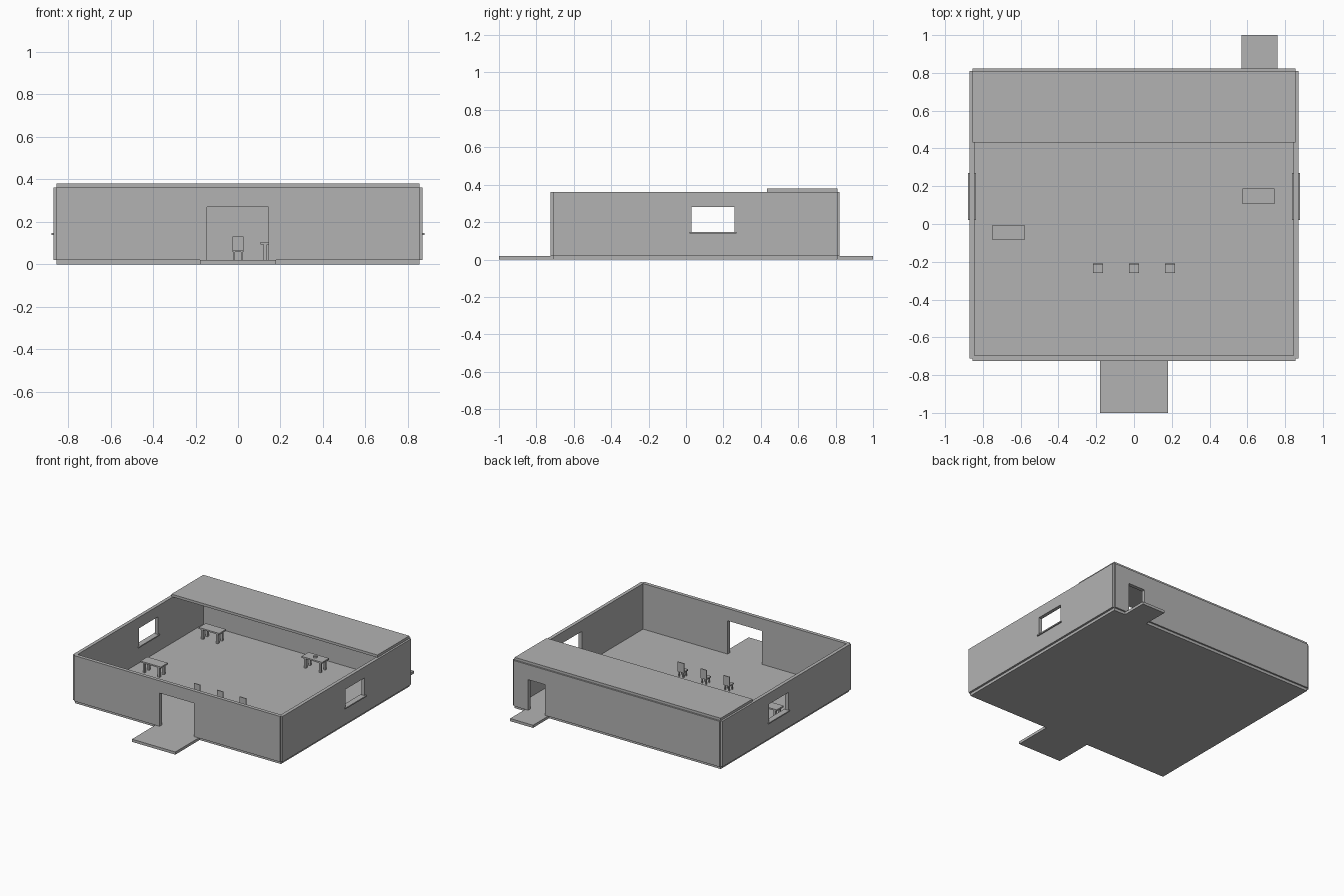
import bpy, bmesh
from mathutils import Vector

if "Cube" in bpy.data.objects:
    bpy.data.objects.remove(bpy.data.objects["Cube"])

grey = bpy.data.materials.new("plain_grey")
grey.diffuse_color = (0.45, 0.45, 0.45, 1)
grey.use_nodes = True
grey.node_tree.nodes["Principled BSDF"].inputs["Base Color"].default_value = grey.diffuse_color


def finish(name, bm):
    bmesh.ops.recalc_face_normals(bm, faces=bm.faces)
    mesh = bpy.data.meshes.new(name)
    bm.to_mesh(mesh)
    bm.free()
    mesh.materials.append(grey)
    ob = bpy.data.objects.new(name, mesh)
    bpy.context.collection.objects.link(ob)
    return ob


def add_box(bm, x0, x1, y0, y1, z0, z1):
    verts = bmesh.ops.create_cube(bm, size=1)["verts"]
    for v in verts:
        v.co = Vector((x1 if v.co.x > 0 else x0,
                       y1 if v.co.y > 0 else y0,
                       z1 if v.co.z > 0 else z0))


def box(name, *bounds):
    bm = bmesh.new()
    add_box(bm, *bounds)
    return finish(name, bm)


def wall(name, span, heights, offset, thickness, along):
    """Panel split by the span and height cuts; the cell (1, hole) is left open."""
    bm = bmesh.new()

    def point(u, z):
        return (u, offset, z) if along == "x" else (offset, u, z)

    grid = [[bm.verts.new(point(u, z)) for z in heights] for u in span]
    hole = 0 if len(heights) == 3 else 1        # doors reach the floor
    for i in range(len(span) - 1):
        for j in range(len(heights) - 1):
            if (i, j) != (1, hole):
                bm.faces.new((grid[i][j], grid[i + 1][j],
                              grid[i + 1][j + 1], grid[i][j + 1]))
    new = bmesh.ops.extrude_face_region(bm, geom=bm.faces[:], use_keep_orig=True)["geom"]
    shift = (0, thickness, 0) if along == "x" else (thickness, 0, 0)
    bmesh.ops.translate(bm, vec=shift,
                        verts=[g for g in new if isinstance(g, bmesh.types.BMVert)])
    return finish(name, bm)


FLOOR, TOP = 0.02, 0.362

# Floor slab, entrance pads and partial roof
box("floor", -0.855, 0.855, -0.712, 0.81, 0, FLOOR)
box("front_pad", -0.18, 0.18, -1.0, -0.712, 0, FLOOR)
box("back_pad", 0.57, 0.76, 0.81, 1.0, 0, FLOOR)
box("roof", -0.855, 0.855, 0.432, 0.81, TOP, 0.381)

# Front and back walls with doorways
wall("front_wall", (-0.855, -0.145, 0.143, 0.855), (FLOOR, 0.27, TOP), -0.724, 0.027, "x")
wall("back_wall", (-0.855, 0.595, 0.735, 0.855), (FLOOR, 0.25, TOP), 0.822, -0.027, "x")

# Side walls with windows and sills
for side, s in (("left", -1), ("right", 1)):
    wall(side + "_wall", (-0.712, 0.03, 0.258, 0.81), (FLOOR, 0.145, 0.28, TOP),
         s * 0.87, -s * 0.026, "y")
    xs = sorted((s * 0.836, s * 0.879))
    box(side + "_window_sill", *xs, 0.02, 0.27, 0.138, 0.147)


# Tables: a top on four square legs
def table(name, cx, cy):
    bm = bmesh.new()
    add_box(bm, cx - 0.085, cx + 0.085, cy - 0.041, cy + 0.041, 0.094, 0.105)
    for lx in (-0.062, 0.062):
        for ly in (-0.026, 0.026):
            x, y = cx + lx, cy + ly
            add_box(bm, x - 0.008, x + 0.008, y - 0.008, y + 0.008, FLOOR, 0.094)
    finish(name, bm)


for name, cx, cy in (("left_table", -0.665, -0.045), ("right_table", 0.66, 0.148),
                     ("back_left_table", -0.65, 0.625), ("back_table", 0.19, 0.645)):
    table(name, cx, cy)

# Small round dish on the back table
bm = bmesh.new()
bmesh.ops.create_cone(bm, cap_ends=True, segments=16, radius1=0.014, radius2=0.014, depth=0.012)
bmesh.ops.translate(bm, vec=(0.19, 0.645, 0.111), verts=bm.verts[:])
finish("dish", bm)

# Row of three chairs: seat, back panel and four legs
for i, cx in enumerate((-0.19, 0, 0.19)):
    bm = bmesh.new()
    add_box(bm, cx - 0.026, cx + 0.026, -0.26, -0.208, 0.058, 0.067)
    add_box(bm, cx - 0.026, cx + 0.026, -0.214, -0.208, 0.067, 0.13)
    for lx in (-0.017, 0.017):
        for y in (-0.251, -0.217):
            add_box(bm, cx + lx - 0.004, cx + lx + 0.004, y - 0.004, y + 0.004, FLOOR, 0.058)
    finish("chair_%d" % (i + 1), bm)
